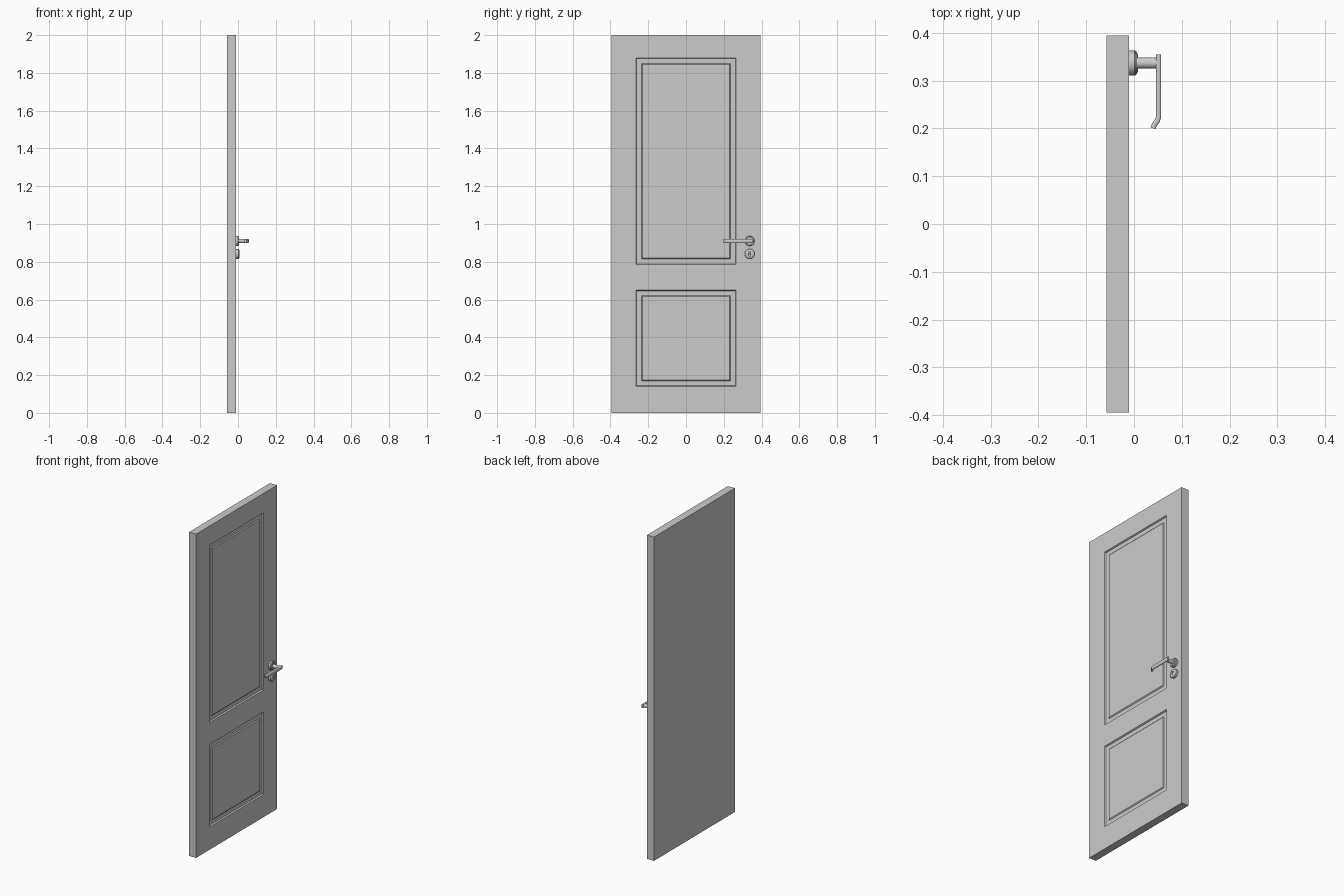
import bpy, bmesh, math
from mathutils import Matrix, Vector

if "Cube" in bpy.data.objects:
    bpy.data.objects.remove(bpy.data.objects["Cube"])


def finish(bm, name, angle=35):
    bmesh.ops.recalc_face_normals(bm, faces=bm.faces[:])
    mesh = bpy.data.meshes.new(name)
    bm.to_mesh(mesh)
    bm.free()
    ob = bpy.data.objects.new(name, mesh)
    bpy.context.collection.objects.link(ob)
    bpy.ops.object.select_all(action='DESELECT')
    ob.select_set(True)
    bpy.context.view_layer.objects.active = ob
    bpy.ops.object.shade_smooth_by_angle(angle=math.radians(angle))
    return ob


def lathe(name, profile, y, z, steps=40):
    """Turn (x, radius) points about an axis along x."""
    bm = bmesh.new()
    vs = [bm.verts.new((x, r, 0)) for x, r in profile]
    edges = [bm.edges.new(p) for p in zip(vs, vs[1:])]
    bmesh.ops.spin(bm, geom=vs + edges, cent=(0, 0, 0), axis=(1, 0, 0),
                   angle=math.tau, steps=steps, use_duplicate=False)
    bmesh.ops.remove_doubles(bm, verts=bm.verts[:], dist=1e-5)
    bmesh.ops.translate(bm, verts=bm.verts[:], vec=(0, y, z))
    return finish(bm, name)


BACK, FRONT = -0.058, -0.01

# Door slab with two raised-and-fielded panels on the +x face
ys = (-0.395, -0.265, 0.265, 0.395)
zs = (0, 0.14, 0.65, 0.785, 1.88, 2.0)
bm = bmesh.new()
grid = [[bm.verts.new((FRONT, y, z)) for y in ys] for z in zs]
panels = []
for j in range(5):
    for i in range(3):
        f = bm.faces.new((grid[j][i], grid[j][i + 1], grid[j + 1][i + 1], grid[j + 1][i]))
        if i == 1 and j in (1, 3):
            panels.append(f)
rim = [e for e in bm.edges if e.is_boundary]
new = bmesh.ops.extrude_edge_only(bm, edges=rim)["geom"]
bmesh.ops.translate(bm, verts=[v for v in new if isinstance(v, bmesh.types.BMVert)],
                    vec=(BACK - FRONT, 0, 0))
bmesh.ops.contextual_create(bm, geom=[e for e in new if isinstance(e, bmesh.types.BMEdge)
                                      and e.is_boundary])
bm.normal_update()
for width, depth in ((0.006, -0.008), (0.035, 0), (0.008, 0.005)):
    bmesh.ops.inset_individual(bm, faces=panels, thickness=width, depth=depth)
finish(bm, "door_slab", 20)

# Lever rose with stepped collar and neck
HY, HZ = 0.337, 0.91
lathe("handle_rose", [(FRONT - 0.002, 0), (FRONT - 0.002, 0.026), (0.001, 0.026), (0.003, 0.024),
                      (0.003, 0.02), (0.006, 0.019), (0.006, 0.0115), (0.048, 0.0115),
                      (0.048, 0)], HY, HZ)

# Lever: flat rounded bar swept along a path that bends towards the door
bm = bmesh.new()
path = [(0.0515, 0.355), (0.0515, 0.228)]
path += [(0.0265 + 0.025 * math.cos(a), 0.228 - 0.025 * math.sin(a))
         for a in (math.radians(d) for d in (12, 24, 36, 48))]
path.append((0.040, 0.2005))
section = [(-0.0055, -0.009), (-0.003, -0.0115), (0.003, -0.0115), (0.0055, -0.009),
           (0.0055, 0.009), (0.003, 0.0115), (-0.003, 0.0115), (-0.0055, 0.009)]
rings = []
for k, (x, y) in enumerate(path):
    a, b = path[max(k - 1, 0)], path[min(k + 1, len(path) - 1)]
    t = Vector((b[0] - a[0], b[1] - a[1])).normalized()
    rings.append([bm.verts.new((x - t.y * n, y + t.x * n, HZ + h)) for n, h in section])
for r0, r1 in zip(rings, rings[1:]):
    for i in range(8):
        bm.faces.new((r0[i], r0[i - 1], r1[i - 1], r1[i]))
bm.faces.new(rings[0])
bm.faces.new(rings[-1])
finish(bm, "handle_lever", 50)

# Key rose with a keyhole cut through its face
KZ = 0.842
rose = lathe("key_rose", [(FRONT - 0.002, 0), (FRONT - 0.002, 0.026), (0.003, 0.026),
                          (0.006, 0.023), (0.008, 0.018), (0.008, 0)], HY, KZ)
bm = bmesh.new()
outline = [(0.0055 * math.cos(a), 0.006 + 0.0055 * math.sin(a))
           for a in (math.radians(-60 + 30 * i) for i in range(11))]
outline += [(-0.003, -0.014), (0.003, -0.014)]
low = bm.faces.new([bm.verts.new((0, HY + y, KZ + z)) for y, z in outline])
top = bmesh.ops.extrude_face_region(bm, geom=[low], use_keep_orig=True)["geom"]
bmesh.ops.translate(bm, verts=[v for v in top if isinstance(v, bmesh.types.BMVert)],
                    vec=(0.02, 0, 0))
cutter = finish(bm, "keyhole_cutter")
cutter.hide_render = True
cutter.hide_set(True)
mod = rose.modifiers.new("keyhole", 'BOOLEAN')
mod.operation = 'DIFFERENCE'
mod.object = cutter
mod.solver = 'EXACT'
